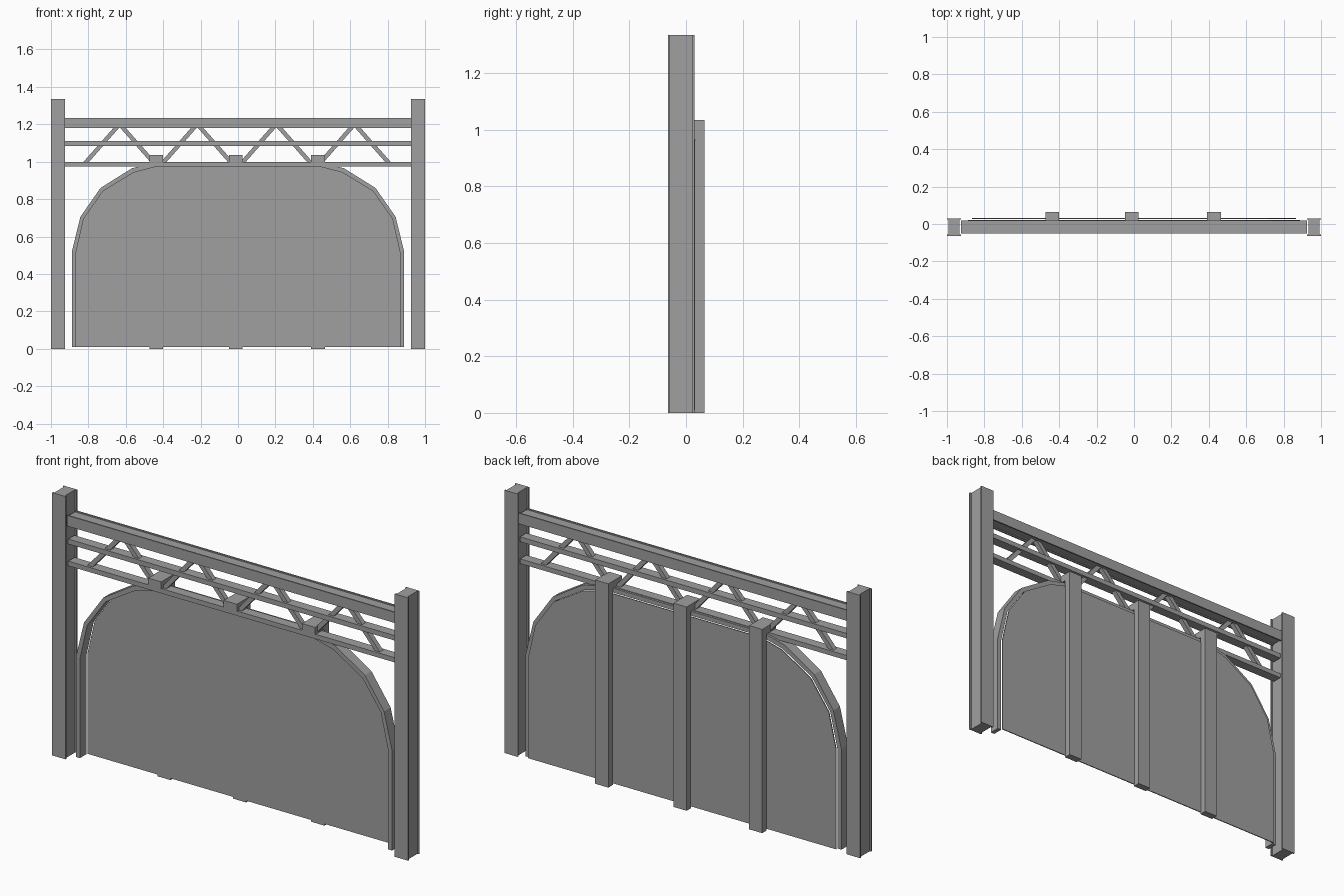
import bpy
import bmesh
from mathutils import Vector

old = bpy.data.objects.get("Cube")
if old:
    bpy.data.objects.remove(old, do_unlink=True)

GREY = (0.35, 0.35, 0.35, 1)
steel = bpy.data.materials.new("steel_grey")
steel.use_nodes = True
steel.diffuse_color = GREY
steel.node_tree.nodes["Principled BSDF"].inputs["Base Color"].default_value = GREY


def prism(name, points, sweep):
    """Extrude a flat polygon along the sweep vector."""
    bm = bmesh.new()
    face = bm.faces.new([bm.verts.new(p) for p in points])
    moved = bmesh.ops.extrude_face_region(bm, geom=[face])
    verts = [g for g in moved["geom"] if isinstance(g, bmesh.types.BMVert)]
    bmesh.ops.translate(bm, verts=verts, vec=sweep)
    bmesh.ops.recalc_face_normals(bm, faces=bm.faces)
    mesh = bpy.data.meshes.new(name)
    bm.to_mesh(mesh)
    bm.free()
    mesh.materials.append(steel)
    obj = bpy.data.objects.new(name, mesh)
    bpy.context.collection.objects.link(obj)
    return obj


def box(name, x, y, z):
    pts = [(x[0], y[0], z[0]), (x[1], y[0], z[0]), (x[1], y[1], z[0]), (x[0], y[1], z[0])]
    return prism(name, pts, (0, 0, z[1] - z[0]))


def h_section(half, y0, y1, flange, recess):
    """H outline as (across, y) pairs, flanges facing front and back."""
    side = [(half, y0), (half, y0 + flange), (half - recess, y0 + flange),
            (half - recess, y1 - flange), (half, y1 - flange), (half, y1)]
    return side + [(-a, y) for a, y in reversed(side)]


# Upright posts
for side, label in ((1, "left"), (-1, "right")):
    outline = h_section(0.038, -0.063, 0.03, 0.007, 0.008)
    prism(label + "_post", [(side * 0.962 + a, y, 0) for a, y in outline], (0, 0, 1.335))

# Top beam and rails
beam = h_section(0.027, -0.05, 0.02, 0.007, 0.006)
prism("top_beam", [(-0.926, y, 1.207 + a) for a, y in beam], (1.852, 0, 0))
for label, low, high in (("middle", 1.085, 1.11), ("lower", 0.974, 0.998)):
    box(label + "_rail", (-0.926, 0.926), (-0.04, 0.01), (low, high))

# Truss diagonals
for n, peak in enumerate((-0.633, -0.218, 0.205, 0.623)):
    for s in (-1, 1):
        foot = peak + s * 0.182
        tip = peak + s * 0.017
        pts = [(foot - 0.015, -0.028, 0.995), (foot + 0.015, -0.028, 0.995),
               (tip + 0.015, -0.028, 1.182), (tip - 0.015, -0.028, 1.182)]
        prism("truss_diagonal_%d_%s" % (n + 1, "left" if s > 0 else "right"), pts, (0, 0.026, 0))

# Half outlines of the arch, from the foot up
outer = [(0.888, 0.01), (0.888, 0.52), (0.843, 0.705), (0.735, 0.86), (0.567, 0.965), (0.443, 0.995)]
inner = [(0.866, 0.01), (0.866, 0.515), (0.825, 0.695), (0.722, 0.842), (0.558, 0.942), (0.439, 0.973)]


def full(half):
    return half + [(-x, z) for x, z in reversed(half)]


# Arch rim and back panel
rim = full(outer) + full(inner)[::-1]
prism("arch_rim", [(x, -0.032, z) for x, z in rim], (0, 0.053, 0))
prism("back_panel", [(x, 0.027, z) for x, z in full(inner)], (0, 0.005, 0))

# Rear supports with caps hooking forward over the arch
for label, x in (("right", -0.437), ("middle", -0.012), ("left", 0.428)):
    pts = [(0.029, 0), (0.065, 0), (0.065, 1.035), (-0.045, 1.035), (-0.045, 0.998), (0.029, 0.998)]
    prism(label + "_support", [(x - 0.037, y, z) for y, z in pts], (0.074, 0, 0))
